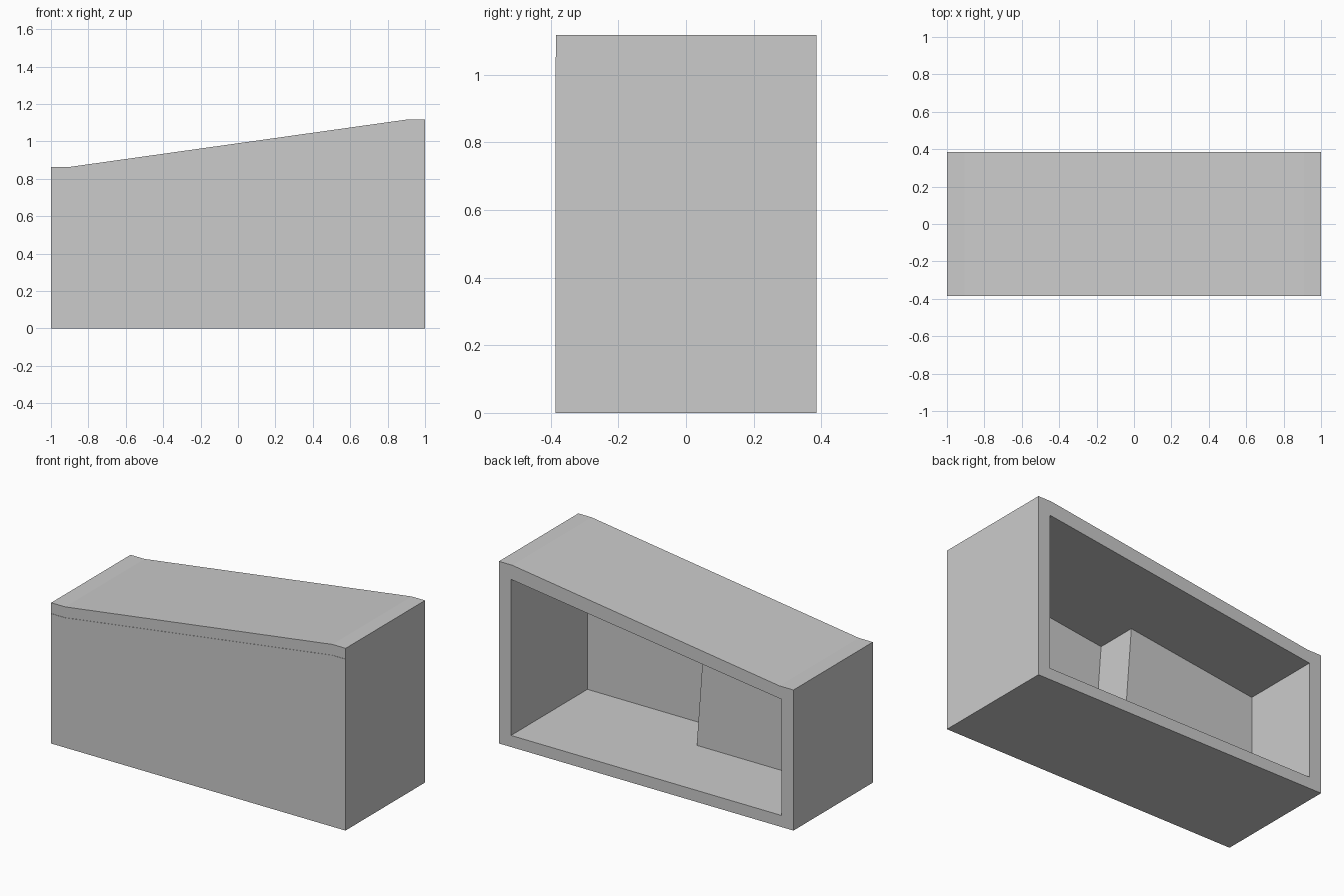
import bpy
import bmesh

if "Cube" in bpy.data.objects:
    bpy.data.objects.remove(bpy.data.objects["Cube"])


def make_object(name, bm):
    bmesh.ops.recalc_face_normals(bm, faces=bm.faces)
    mesh = bpy.data.meshes.new(name)
    bm.to_mesh(mesh)
    bm.free()
    obj = bpy.data.objects.new(name, mesh)
    bpy.context.collection.objects.link(obj)
    return obj


def prism(name, profile, y0, y1):
    """Extrude an x-z profile from y0 to y1."""
    bm = bmesh.new()
    face = bm.faces.new([bm.verts.new((x, y0, z)) for x, z in profile])
    ext = bmesh.ops.extrude_face_region(bm, geom=[face])
    verts = [v for v in ext["geom"] if isinstance(v, bmesh.types.BMVert)]
    bmesh.ops.translate(bm, verts=verts, vec=(0, y1 - y0, 0))
    return make_object(name, bm)


def tube(name, outer, inner, y0, y1):
    """Frame between two matching x-z loops, open through y."""
    bm = bmesh.new()
    loops = [[bm.verts.new((x, y, z)) for x, z in prof]
             for prof, y in ((outer, y0), (outer, y1), (inner, y1), (inner, y0))]
    n = len(outer)
    for k in range(4):
        a, b = loops[k], loops[(k + 1) % 4]
        for i in range(n):
            j = (i + 1) % n
            bm.faces.new((a[i], a[j], b[j], b[i]))
    return make_object(name, bm)


def outline(drop=0.0):
    """Outer silhouette with a sloping top and short level ends."""
    return [(-1, 0), (1, 0), (1, 1.118 - drop), (0.91, 1.118 - drop),
            (-0.905, 0.863 - drop), (-1, 0.863 - drop)]


def ceiling(x):
    return 0.784 + (x + 0.918) * 0.1335


W, FLOOR = 0.918, 0.071
opening = [(-W, FLOOR), (W, FLOOR), (W, ceiling(W)), (0.85, ceiling(0.85)),
           (-0.85, ceiling(-0.85)), (-W, ceiling(-W))]

# Thick outer shell, open at the back
tube("cabinet_shell", outline(), opening, -0.384, 0.386)

# Thin front panel, slightly proud and stopping just below the roof edge
prism("front_panel", outline(0.066), -0.386, -0.355)

# Inner block filling the low front corner, with one leaning side
prism("inner_block", [(-W, FLOOR), (-0.003, FLOOR), (-0.065, ceiling(-0.065)),
                      (-W, ceiling(-W))], -0.355, -0.10)
